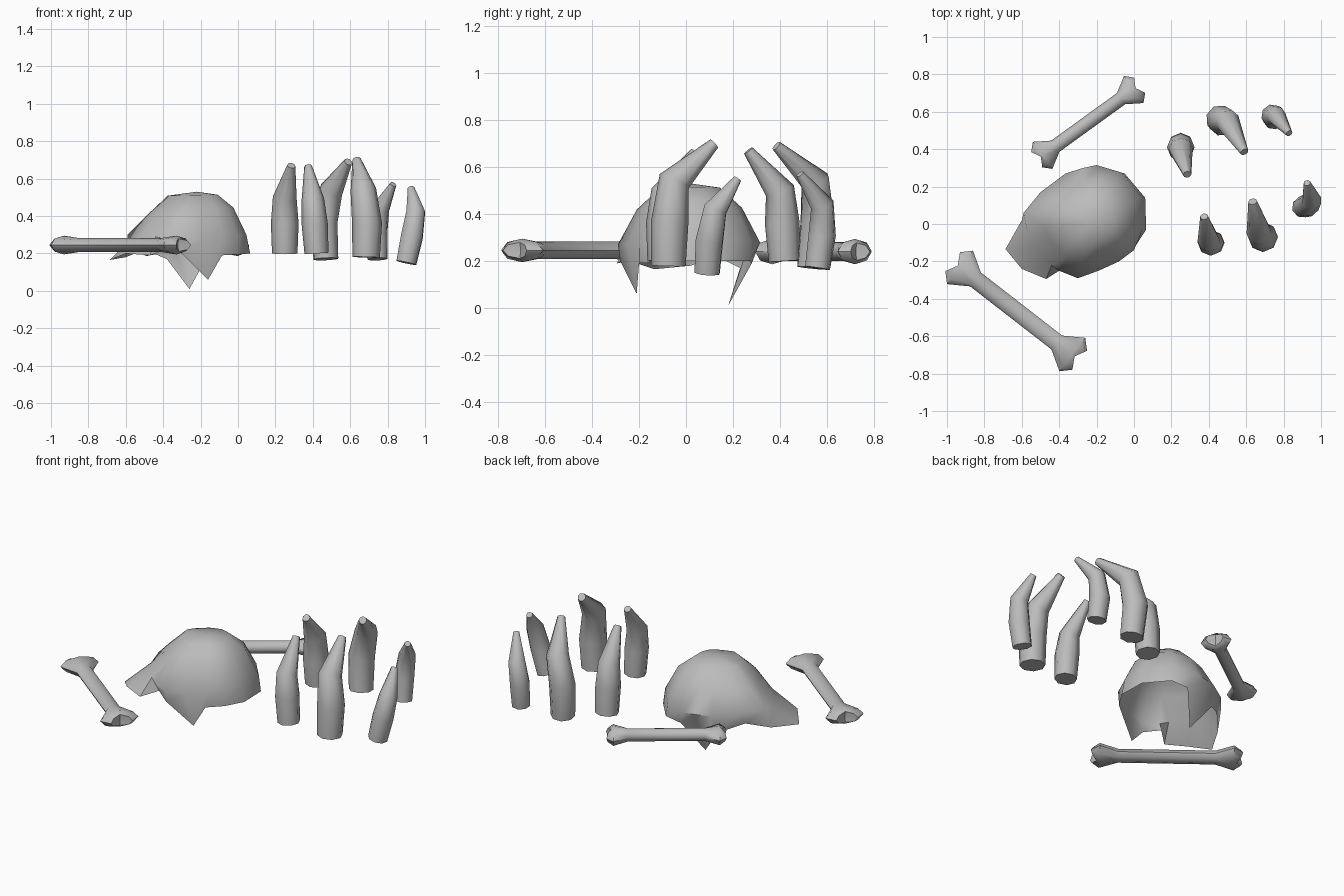
import bpy, bmesh
from math import sin, cos, pi, radians, atan2
from mathutils import Vector, Matrix

cube = bpy.data.objects.get("Cube")
if cube:
    bpy.data.objects.remove(cube, do_unlink=True)

bone_grey = bpy.data.materials.new("bone_grey")
bone_grey.use_nodes = True
colour = (0.5, 0.5, 0.5, 1)
bone_grey.diffuse_color = colour
bone_grey.node_tree.nodes["Principled BSDF"].inputs["Base Color"].default_value = colour


def select_only(obj):
    bpy.ops.object.select_all(action='DESELECT')
    obj.select_set(True)
    bpy.context.view_layer.objects.active = obj


def finish(obj, angle):
    select_only(obj)
    bpy.ops.object.shade_smooth_by_angle(angle=radians(angle))


def object_from(bm, name):
    mesh = bpy.data.meshes.new(name)
    bm.to_mesh(mesh)
    bm.free()
    mesh.materials.append(bone_grey)
    obj = bpy.data.objects.new(name, mesh)
    bpy.context.collection.objects.link(obj)
    return obj


def bridge(bm, low, high):
    n = len(low)
    for i in range(n):
        j = (i + 1) % n
        bm.faces.new((low[i], low[j], high[j], high[i]))


# Long bones: shaft rings widening into two knuckles at each end
def long_bone(name, centre, direction, scale, depth):
    bm = bmesh.new()
    half = [(0.43, 0.064, 0.034), (0.38, 0.113, 0.05), (0.275, 0.047, 0.037)]
    stations = [(-u, w, t) for u, w, t in half] + half[::-1]
    rings = []
    for k, (u, w, t) in enumerate(stations):
        ring = []
        for i in range(8):
            a = 2 * pi * i / 8
            end = k in (0, len(stations) - 1)
            notch = 1 - 0.08 * (1 - abs(cos(a))) if end else 1
            ring.append(bm.verts.new((u * notch * scale, w * cos(a) * scale, t * sin(a) * depth)))
        rings.append(ring)
    for low, high in zip(rings, rings[1:]):
        bridge(bm, low, high)
    # Hollow between the knuckles
    for ring, side in ((rings[0], -1), (rings[-1], 1)):
        hub = bm.verts.new((side * 0.39 * scale, 0, 0))
        for i in range(8):
            bm.faces.new((ring[i], ring[(i + 1) % 8], hub))
    bmesh.ops.recalc_face_normals(bm, faces=bm.faces)
    turn = Matrix.Rotation(atan2(direction[1], direction[0]), 4, 'Z')
    bm.transform(Matrix.Translation(centre) @ turn)
    finish(object_from(bm, name), 50)


long_bone("front_long_bone", (-0.63, -0.465, 0.245), (0.79, -0.613), 1, 1)
long_bone("back_long_bone", (-0.245, 0.543, 0.24), (0.81, 0.586), 0.79, 1.08)


# Ribs: tapered bent tubes, cut flat at the base
def rib(name, radius, path):
    curve = bpy.data.curves.new(name, 'CURVE')
    curve.dimensions = '3D'
    curve.bevel_depth = radius
    curve.bevel_resolution = 2
    curve.use_fill_caps = True
    spline = curve.splines.new('POLY')
    spline.points.add(len(path) - 1)
    for point, place, taper in zip(spline.points, path, (0.92, 1, 0.86, 0.3)):
        point.co = (*place, 1)
        point.radius = taper
    curve.materials.append(bone_grey)
    obj = bpy.data.objects.new(name, curve)
    bpy.context.collection.objects.link(obj)
    select_only(obj)
    bpy.ops.object.convert(target='MESH')
    finish(bpy.context.object, 50)


rib("back_rib_inner", 0.074, [(.25, .42, .2), (.25, .41, .36), (.25, .4, .5), (.285, .265, .67)])
rib("back_rib_middle", 0.076, [(.47, .54, .17), (.46, .56, .37), (.5, .55, .54), (.59, .385, .69)])
rib("back_rib_outer", 0.06, [(.745, .56, .17), (.74, .58, .31), (.76, .58, .44), (.83, .485, .57)])
rib("front_rib_inner", 0.07, [(.42, -.1, .2), (.41, -.1, .36), (.4, -.09, .49), (.375, .04, .665)])
rib("front_rib_middle", 0.08, [(.685, -.075, .18), (.69, -.07, .36), (.67, -.05, .54), (.635, .12, .7)])
rib("front_rib_outer", 0.062, [(.9, .09, .15), (.93, .1, .29), (.95, .125, .42), (.925, .22, .55)])

# Skull: open broken shell, each column runs from a jagged rim to the widest line
columns = [
    ((.065, -.03, .2), (.045, -.03, .3)),
    ((.06, .14, .2), (.045, .14, .3)),
    ((-.05, .27, .2), (-.067, .275, .29)),
    ((-.16, .28, .19), (-.2, .315, .28)),
    ((-.26, .18, .01), (-.27, .3, .28)),
    ((-.38, .23, .17), (-.366, .27, .28)),
    ((-.5, .13, .22), (-.5, .17, .3)),
    ((-.6, .02, .18), (-.59, .06, .3)),
    ((-.687, -.134, .165), (-.57, -.04, .28)),
    ((-.6, -.24, .2), (-.52, -.13, .3)),
    ((-.47, -.294, .19), (-.44, -.22, .29)),
    ((-.39, -.22, .22), (-.4, -.25, .28)),
    ((-.3, -.28, .2), (-.3, -.29, .27)),
    ((-.16, -.21, .06), (-.19, -.25, .27)),
    ((-.085, -.2, .19), (-.08, -.2, .28)),
    ((0, -.13, .195), (0, -.14, .29)),
]
bm = bmesh.new()
rim = [bm.verts.new(c[0]) for c in columns]
wide = [bm.verts.new(c[1]) for c in columns]
rings = [rim, wide]
middle = Vector((-0.22, 0.02, 0))
# Dome rings shrink towards the crown
for shrink, height, lean in ((0.74, 0.425, 0.1), (0.42, 0.512, 0.02)):
    ring = []
    for vert in wide:
        spot = middle + (vert.co - middle) * shrink
        spot.z = height + lean * (spot.x - middle.x)
        ring.append(bm.verts.new(spot))
    rings.append(ring)
for low, high in zip(rings, rings[1:]):
    bridge(bm, low, high)
crown = bm.verts.new(middle + Vector((0, 0, 0.53)))
for i, vert in enumerate(rings[-1]):
    bm.faces.new((vert, rings[-1][(i + 1) % len(columns)], crown))
finish(object_from(bm, "skull"), 50)
